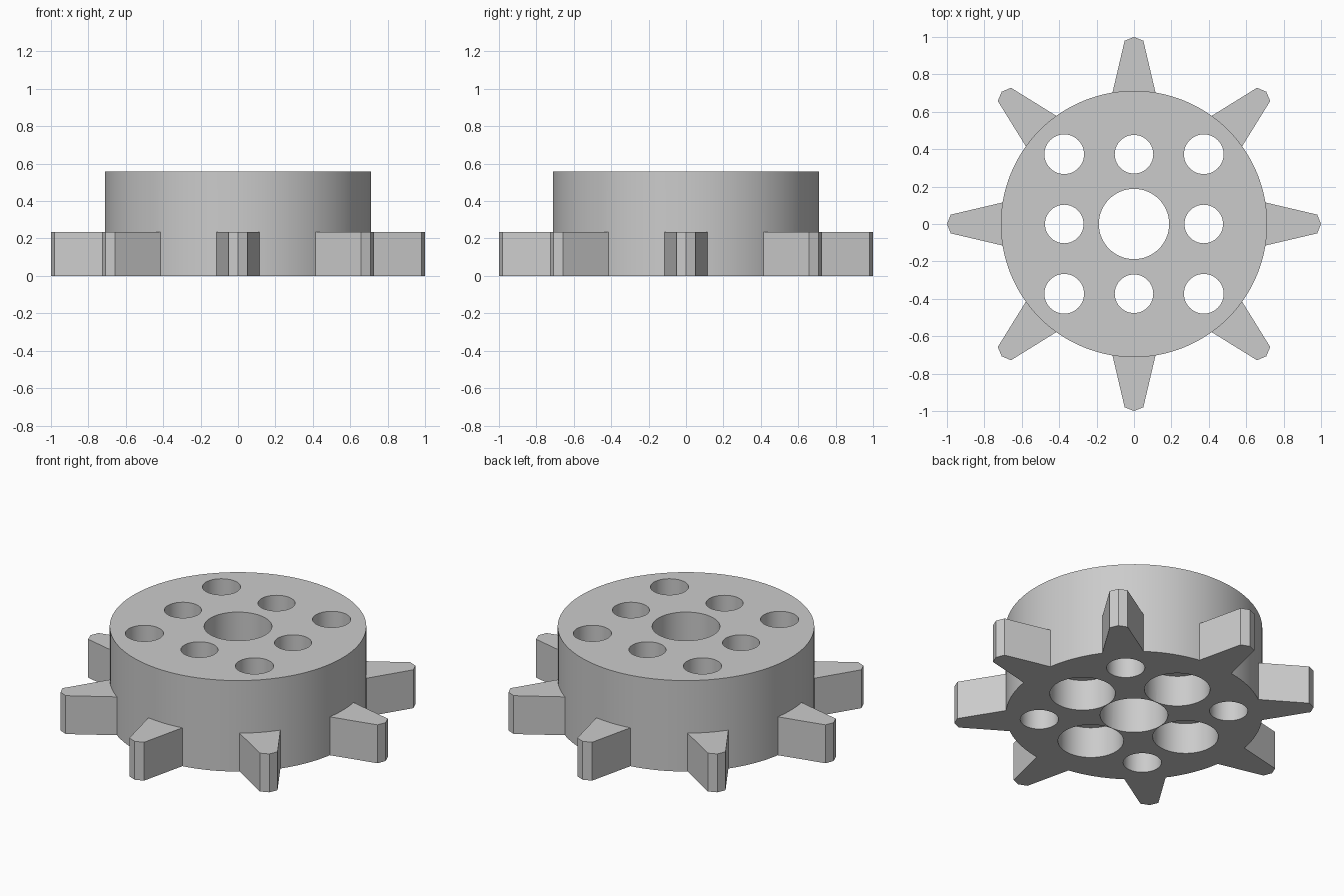
import bpy
import bmesh
import math
from mathutils import Matrix

cube = bpy.data.objects.get("Cube")
if cube:
    bpy.data.objects.remove(cube, do_unlink=True)

HEIGHT = 0.557
TOOTH_HEIGHT = 0.235
BORE_DEPTH = 0.19
HOLE_SPACING = 0.373

grey = bpy.data.materials.new("plain grey")
grey.use_nodes = True
grey.diffuse_color = (0.6, 0.6, 0.6, 1)
grey.node_tree.nodes["Principled BSDF"].inputs["Base Color"].default_value = (0.6, 0.6, 0.6, 1)


def cylinder(bm, x, y, radius, bottom, top, sides=64):
    place = Matrix.Translation((x, y, (bottom + top) / 2))
    bmesh.ops.create_cone(bm, cap_ends=True, segments=sides, radius1=radius,
                          radius2=radius, depth=top - bottom, matrix=place)


def prism(bm, outline, height, turn):
    spin = Matrix.Rotation(turn, 4, "Z")
    face = bm.faces.new([bm.verts.new(spin @ Matrix.Translation((x, y, 0)).translation)
                         for x, y in outline])
    top = bmesh.ops.extrude_face_region(bm, geom=[face])["geom"]
    bmesh.ops.translate(bm, vec=(0, 0, height),
                        verts=[v for v in top if isinstance(v, bmesh.types.BMVert)])


def make(name, bm):
    bmesh.ops.recalc_face_normals(bm, faces=bm.faces)
    mesh = bpy.data.meshes.new(name)
    bm.to_mesh(mesh)
    bm.free()
    mesh.materials.append(grey)
    obj = bpy.data.objects.new(name, mesh)
    bpy.context.collection.objects.link(obj)
    return obj


# Round hub
bm = bmesh.new()
cylinder(bm, 0, 0, 0.712, 0, HEIGHT, 128)
hub = make("sprocket_hub", bm)

# Eight tapered teeth with pointed tips
bm = bmesh.new()
tooth = [(0.66, -0.125), (0.98, -0.05), (1, 0), (0.98, 0.05), (0.66, 0.125)]
for i in range(8):
    prism(bm, tooth, TOOTH_HEIGHT, i * math.pi / 4)
teeth = make("teeth", bm)

# Centre hole and square ring of eight through holes
through = bmesh.new()
bores = bmesh.new()
for i in (-1, 0, 1):
    for j in (-1, 0, 1):
        kind = abs(i) + abs(j)
        x, y = i * HOLE_SPACING, j * HOLE_SPACING
        cylinder(through, x, y, (0.188, 0.103, 0.106)[kind], -0.1, HEIGHT + 0.1)
        # Wider recesses underneath the four middle holes
        if kind == 1:
            cylinder(bores, x, y, 0.182, -0.1, BORE_DEPTH)
hole_cutter = make("hole_cutter", through)
bore_cutter = make("recess_cutter", bores)

# Combine the parts into one solid
for helper, action in ((teeth, "UNION"), (hole_cutter, "DIFFERENCE"), (bore_cutter, "DIFFERENCE")):
    helper.hide_render = True
    mod = hub.modifiers.new(helper.name, "BOOLEAN")
    mod.operation = action
    mod.solver = "EXACT"
    mod.object = helper
graph = bpy.context.evaluated_depsgraph_get()
solid = bpy.data.meshes.new_from_object(hub.evaluated_get(graph))
hub.modifiers.clear()
hub.data = solid
for helper in (teeth, hole_cutter, bore_cutter):
    bpy.data.objects.remove(helper, do_unlink=True)

# Smooth round walls, crisp rims
bpy.ops.object.select_all(action="DESELECT")
hub.select_set(True)
bpy.context.view_layer.objects.active = hub
bpy.ops.object.shade_smooth_by_angle(angle=math.radians(15))
